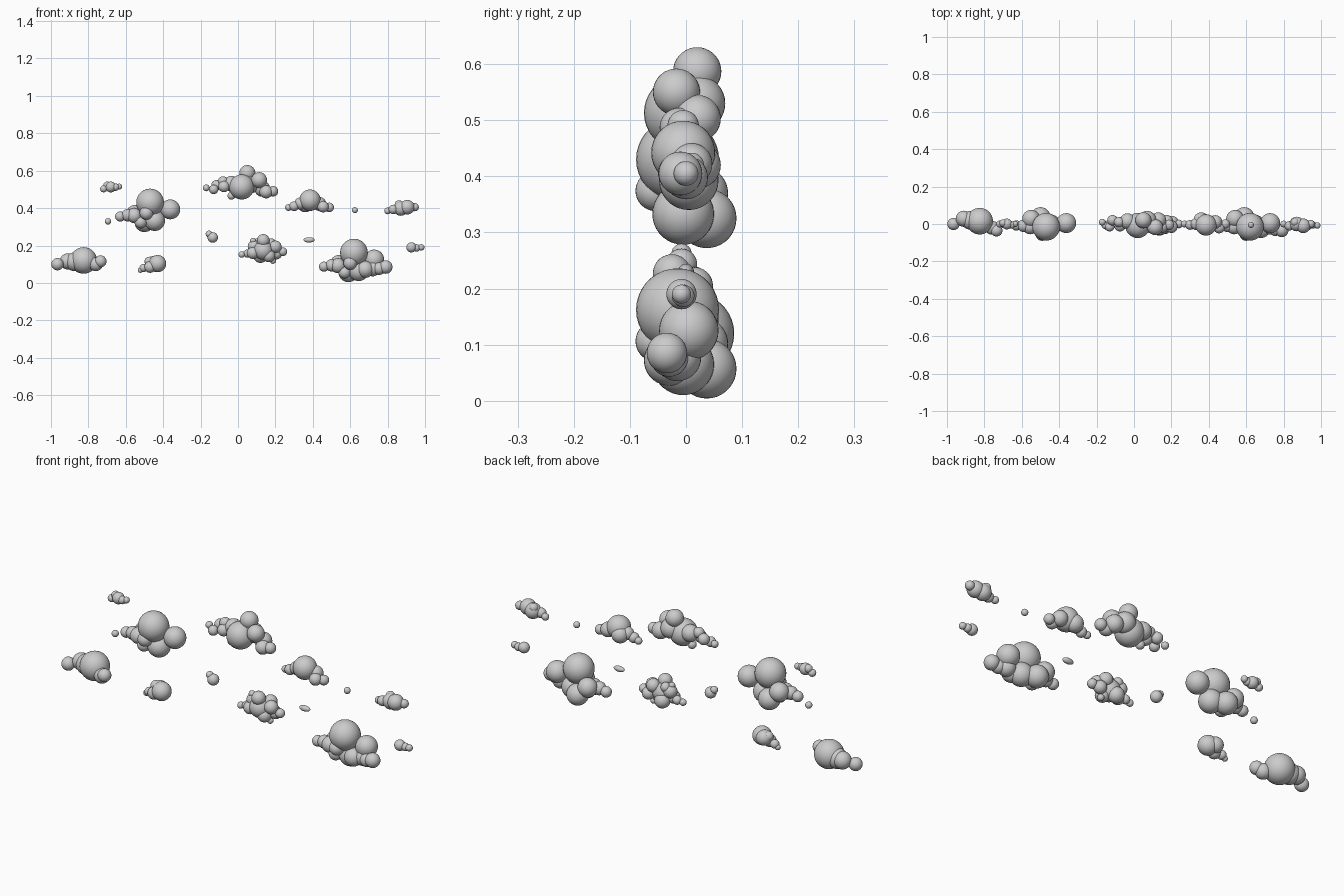
import bpy, bmesh
from mathutils import Matrix


def cloud(name, puffs, offset=(0, 0, 0), squash=1.0):
    """One cloud: overlapping smooth balls given as (x, y, z, radius)."""
    bm = bmesh.new()
    for x, y, z, r in puffs:
        place = Matrix.Translation((x + offset[0], y + offset[1], z + offset[2]))
        bmesh.ops.create_uvsphere(bm, u_segments=32, v_segments=18, radius=r,
                                  matrix=place @ Matrix.Diagonal((1, squash, squash, 1)))
    for f in bm.faces:
        f.smooth = True
    mesh = bpy.data.meshes.new(name)
    bm.to_mesh(mesh)
    bm.free()
    obj = bpy.data.objects.new(name, mesh)
    bpy.context.collection.objects.link(obj)
    return obj


# Large cloud shape, shared by the left and right big clouds
big = [(-.47, -.015, .43, .074), (-.362, .005, .393, .053), (-.50, .037, .325, .053),
       (-.445, -.005, .333, .055), (-.55, .028, .37, .047), (-.49, -.054, .374, .036),
       (-.555, -.015, .36, .04), (-.59, -.01, .362, .033), (-.63, -.008, .355, .027),
       (-.52, -.02, .325, .033)]
cloud("big_cloud_left", big)
right_extra = [(-.30, -.034, .353, .036), (-.335, -.03, .345, .034),
               (-.41, -.03, .34, .045), (-.37, -.015, .345, .042)]
cloud("big_cloud_right", big + right_extra, (1.09, 0, -.268))

# Tall cloud at the top centre, with a trail to the left
cloud("top_cloud", [
    (.02, -.008, .513, .067), (.05, .02, .587, .043), (.113, -.017, .55, .042),
    (.13, .02, .503, .042), (.15, -.012, .487, .035), (.187, -.005, .49, .028),
    (-.035, .015, .53, .042), (-.08, .01, .543, .027), (-.075, -.01, .515, .03),
    (-.115, .02, .522, .028), (-.13, -.015, .5, .025), (-.17, .01, .508, .018),
    (-.035, 0, .466, .021), (.07, .02, .53, .05)])

# Medium clouds
cloud("upper_right_cloud", [
    (.385, -.005, .442, .057), (.335, 0, .425, .033), (.30, -.005, .41, .026),
    (.27, 0, .403, .018), (.36, .02, .42, .042), (.435, .01, .422, .037),
    (.455, -.02, .407, .03), (.488, 0, .404, .025)])
cloud("centre_cloud", [
    (.135, -.01, .175, .052), (.135, -.025, .227, .034), (.175, .015, .205, .033),
    (.20, -.015, .193, .033), (.085, .005, .195, .033), (.08, 0, .225, .016),
    (.105, .015, .215, .024), (.08, -.015, .16, .032), (.05, 0, .157, .022),
    (.02, -.005, .152, .017), (.12, .02, .145, .038), (.165, -.02, .145, .034),
    (.205, .012, .157, .031), (.24, 0, .167, .023), (.187, -.005, .118, .016)])
cloud("left_cloud", [
    (-.825, .015, .12, .071), (-.735, -.035, .115, .032), (-.76, -.02, .1, .037),
    (-.875, .02, .113, .05), (-.91, .028, .115, .043), (-.965, 0, .1, .033)])

# Small clouds
cloud("lower_left_cloud", [
    (-.43, -.005, .103, .046), (-.455, .015, .105, .038), (-.47, -.01, .085, .031),
    (-.475, .01, .115, .025), (-.505, 0, .08, .022), (-.522, 0, .068, .014)])
cloud("far_right_cloud", [
    (.87, 0, .398, .039), (.905, -.01, .405, .039), (.86, .01, .42, .022),
    (.945, 0, .405, .022), (.83, -.01, .393, .025), (.80, 0, .385, .018)])
cloud("upper_left_wisp", [
    (-.68, 0, .513, .029), (-.718, 0, .503, .019), (-.70, .005, .522, .02),
    (-.655, -.005, .512, .02), (-.635, 0, .515, .016)])
cloud("right_wisp", [
    (.927, -.008, .19, .027), (.955, -.005, .187, .02), (.98, -.008, .19, .017)])
cloud("middle_wisp", [(-.135, -.008, .243, .028), (-.155, -.008, .262, .018)])

# Single tiny puffs
cloud("flat_puff", [(.38, 0, .23, .03)], squash=.47)
cloud("dot_puff_right", [(.625, -.005, .389, .016)])
cloud("dot_puff_left", [(-.695, -.005, .329, .017)])
